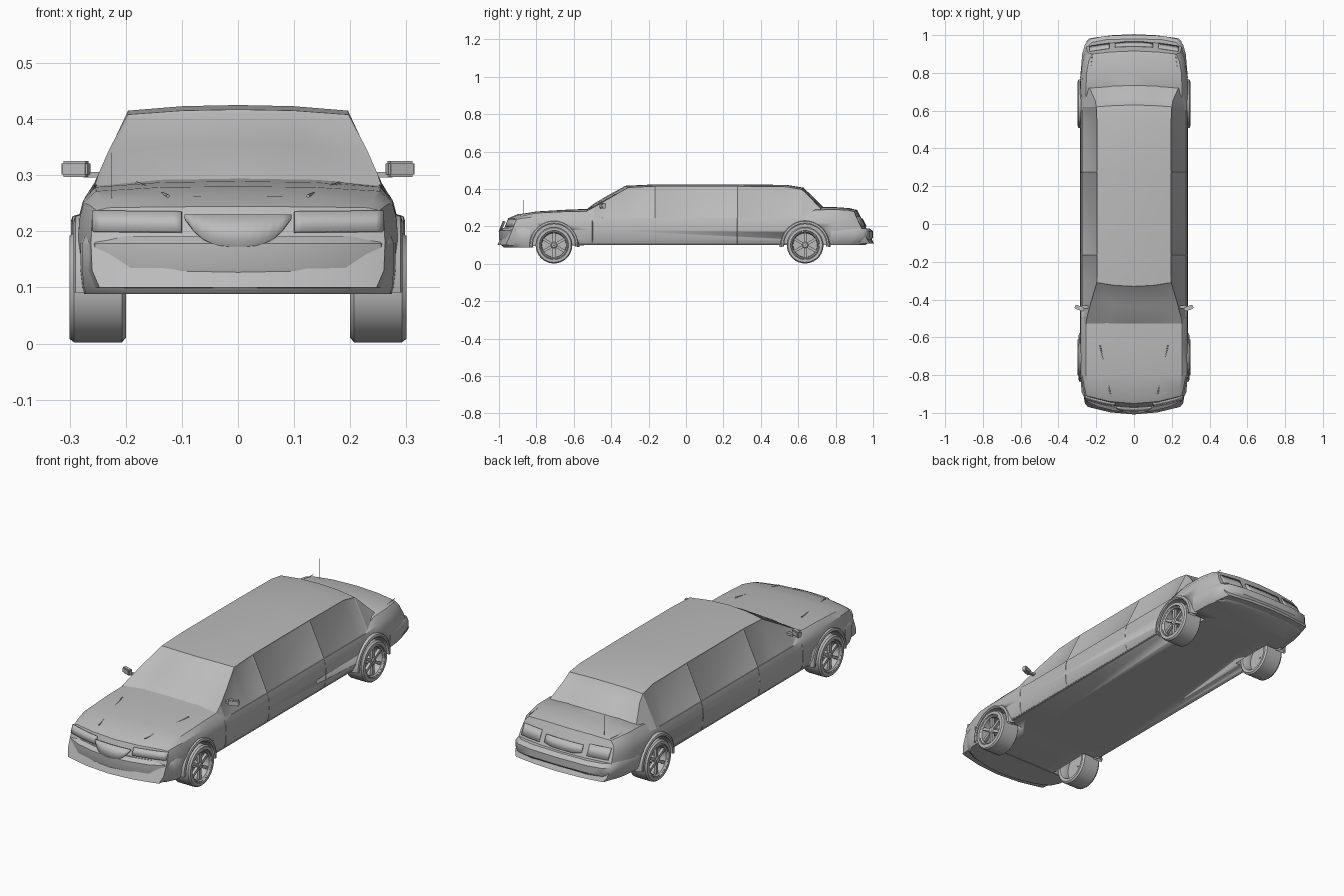
import bpy, bmesh, math
from mathutils import Vector, Matrix

if "Cube" in bpy.data.objects:
    bpy.data.objects.remove(bpy.data.objects["Cube"], do_unlink=True)

GREY = (0.5, 0.5, 0.5, 1)
paint = bpy.data.materials.new("plain grey")
paint.use_nodes = True
paint.diffuse_color = GREY
paint.node_tree.nodes["Principled BSDF"].inputs["Base Color"].default_value = GREY


def finish(name, bm, angle=30):
    """Turn a bmesh into a named, shaded object."""
    bmesh.ops.recalc_face_normals(bm, faces=bm.faces)
    me = bpy.data.meshes.new(name)
    bm.to_mesh(me)
    bm.free()
    me.materials.append(paint)
    ob = bpy.data.objects.new(name, me)
    bpy.context.collection.objects.link(ob)
    bpy.ops.object.select_all(action="DESELECT")
    ob.select_set(True)
    bpy.context.view_layer.objects.active = ob
    bpy.ops.object.shade_smooth_by_angle(angle=math.radians(angle))
    return ob


def skin(bm, rings, closed=True, loop=False):
    """Join rings of points with quads; returns vertices and face rows."""
    vs = [[bm.verts.new(p) for p in r] for r in rings]
    n = len(vs[0])
    rows = []
    for i in range(len(vs) if loop else len(vs) - 1):
        a, b = vs[i], vs[(i + 1) % len(vs)]
        rows.append([bm.faces.new((a[j], a[(j + 1) % n], b[(j + 1) % n], b[j]))
                     for j in range(n if closed else n - 1)])
    return vs, rows


def line(name, pts, radius=0.0015):
    """Thin round bar through points."""
    cu = bpy.data.curves.new(name, "CURVE")
    cu.dimensions = "3D"
    cu.bevel_depth = radius
    cu.bevel_resolution = 1
    cu.use_fill_caps = True
    sp = cu.splines.new("POLY")
    sp.points.add(len(pts) - 1)
    for p, q in zip(sp.points, pts):
        p.co = (*q, 1)
    cu.materials.append(paint)
    bpy.context.collection.objects.link(bpy.data.objects.new(name, cu))


# Lower body: sections along the length
COLS = (-1, -0.92, -0.5, 0, 0.5, 0.92, 1)
RISE = (0, 0.7, 0.95, 1, 0.95, 0.7, 0)
SIDE = ((0.002, 0.13), (0, 0.18), (0.002, 0.22))


def section(y, w, zb, ze, zt, bow=0, slope=0):
    pts = [(c * (w - 0.015), zb) for c in COLS]
    pts += [(w - d, z) for d, z in SIDE]
    pts += [(-c * (w - 0.01), ze + (zt - ze) * r) for c, r in zip(COLS, RISE)]
    pts += [(d - w, z) for d, z in reversed(SIDE)]
    return [(x, y + bow * (x / 0.27) ** 2 + slope * (z - 0.19), z) for x, z in pts]


bm = bmesh.new()
vs, _ = skin(bm, [
    section(-0.972, 0.262, 0.1, 0.237, 0.244, 0.05, 0.4),
    section(-0.92, 0.272, 0.098, 0.245, 0.263, 0.045, 0.2),
    section(-0.8, 0.285, 0.096, 0.252, 0.28),
    section(-0.65, 0.286, 0.098, 0.255, 0.289),
    section(-0.5, 0.285, 0.1, 0.25, 0.295),
    section(-0.44, 0.285, 0.1, 0.246, 0.248),
    section(0.6, 0.285, 0.1, 0.246, 0.248),
    section(0.69, 0.287, 0.1, 0.252, 0.304),
    section(0.8, 0.283, 0.1, 0.26, 0.303),
    section(0.9, 0.27, 0.105, 0.262, 0.298, -0.015, -0.25),
    section(0.965, 0.252, 0.11, 0.26, 0.288, -0.03, -0.5)])
for ring in (vs[0], vs[-1]):
    for j in range(6):
        f = [ring[j], ring[j + 1]]
        f += ring[7:10] if j == 5 else []
        f += [ring[15 - j], ring[16 - j]]
        f += ring[17:20] if j == 0 else []
        bm.faces.new(f)
body = finish("lower_body", bm)

# Wheel housings cut into the body
AXLES = {"front": (-0.706, 0.29), "rear": (0.637, 0.295)}
WHEEL_Z = 0.1
for y, _ in AXLES.values():
    for s in (-1, 1):
        bm = bmesh.new()
        bmesh.ops.create_cone(bm, cap_ends=True, segments=40, radius1=0.114,
                              radius2=0.114, depth=0.16,
                              matrix=Matrix.Translation((s * 0.27, y, WHEEL_Z))
                              @ Matrix.Rotation(math.pi / 2, 4, "Y"))
        cutter = finish("wheel_cutter", bm)
        cutter.hide_render = True
        bpy.context.view_layer.objects.active = body
        mod = body.modifiers.new("housing", "BOOLEAN")
        mod.operation, mod.solver, mod.object = "DIFFERENCE", "EXACT", cutter
        bpy.ops.object.modifier_apply(modifier=mod.name)
        bpy.data.objects.remove(cutter, do_unlink=True)

# Cabin with inset glass
bm = bmesh.new()
rings = []
for y, wb, we, ze, zc, bow in (
        (-0.53, 0.272, 0.255, 0.283, 0.296, 0.0), (-0.49, 0.275, 0.248, 0.304, 0.32, 0.01),
        (-0.42, 0.276, 0.23, 0.345, 0.36, 0.015), (-0.31, 0.276, 0.197, 0.408, 0.417, 0.02),
        (-0.165, 0.276, 0.196, 0.415, 0.425, 0), (0.275, 0.276, 0.196, 0.415, 0.425, 0),
        (0.54, 0.276, 0.196, 0.412, 0.422, 0), (0.62, 0.276, 0.2, 0.397, 0.407, -0.01),
        (0.655, 0.275, 0.206, 0.365, 0.373, -0.015), (0.72, 0.272, 0.235, 0.295, 0.302, -0.02)):
    half = [(wb, 0.244), (we, ze), (we * 0.5, ze + (zc - ze) * 0.8)]
    pts = half + [(0, zc)] + [(-x, z) for x, z in reversed(half)]
    rings.append([(x, y - bow * (1 - (x / we) ** 2) if abs(x) < we else y, z) for x, z in pts])
_, rows = skin(bm, rings, closed=False)
panes = [[rows[i][c] for i in seg] for c in (0, 5) for seg in ((1, 2, 3), (4,), (5, 6))]
panes += [[f for i in seg for f in rows[i][1:5]] for seg in ((0, 1, 2), (7, 8))]
bmesh.ops.recalc_face_normals(bm, faces=bm.faces)
for pane in panes:
    bmesh.ops.inset_region(bm, faces=pane, thickness=0.007, depth=-0.003, use_even_offset=True)
finish("cabin", bm, 25)

# Bumpers: a plan outline stacked in levels
def bumper(name, outline, levels):
    bm = bmesh.new()
    plan = outline + [(-x, y) for x, y in reversed(outline[:-1])]
    rings = []
    for z, inset in levels:
        k = 1 - inset
        rings.append([(x * k, y * k, z) for x, y in plan])
    vs, _ = skin(bm, rings)
    bm.faces.new(vs[0])
    bm.faces.new(vs[-1])
    finish(name, bm, 35)


bumper("front_bumper", [(0.281, -0.835), (0.278, -0.89), (0.255, -0.935), (0.19, -0.968),
                        (0.1, -0.99), (0, -1)],
       ((0.088, 0.025), (0.1, 0.012), (0.135, 0), (0.178, 0), (0.192, 0.02)))
bumper("rear_bumper", [(0.285, 0.775), (0.274, 0.9), (0.26, 0.95), (0.23, 0.98), (0.15, 0.996), (0, 1)],
       ((0.102, 0.04), (0.115, 0.02), (0.14, 0), (0.175, 0), (0.19, 0.02)))


# Lamps, grille and plate: thin panels following the end surfaces
def panel(name, x0, x1, low, high, surface, steps=12):
    bm = bmesh.new()
    xs = [x0 + (x1 - x0) * i / steps for i in range(steps + 1)]
    skin(bm, [[(x, surface(x, z), z) for z in (low(x), high(x))] for x in xs], closed=False)
    ob = finish(name, bm)
    mod = ob.modifiers.new("thickness", "SOLIDIFY")
    mod.thickness, mod.offset = 0.009, 0


def nose(x, z):
    return -0.974 + 0.05 * (x / 0.27) ** 2 + 0.4 * (z - 0.19)


def tail(x, z):
    return 0.966 - 0.03 * (x / 0.27) ** 2 - 0.5 * (z - 0.19)


for side, s in (("right", -1), ("left", 1)):
    panel(side + "_headlight", s * 0.1, s * 0.258, lambda x: 0.198 + 0.006 * abs(x),
          lambda x: 0.233 + 0.01 * abs(x), nose)
    panel(side + "_tail_light", s * 0.13, s * 0.235, lambda x: 0.2, lambda x: 0.25, tail)
panel("grille", -0.095, 0.095, lambda x: 0.172 + 0.05 * (abs(x) / 0.095) ** 3,
      lambda x: 0.228, lambda x, z: nose(x, z) - 0.016)
panel("plate_panel", -0.1, 0.1, lambda x: 0.198 + 0.2 * max(0, abs(x) - 0.06), lambda x: 0.24, tail)


# Wheels with six spokes, and arch lips
def lathe(bm, profile, y, s, segs=36):
    rings = []
    for i in range(segs):
        a = 2 * math.pi * i / segs
        rings.append([(s * x, y + r * math.cos(a), WHEEL_Z + r * math.sin(a)) for x, r in profile])
    skin(bm, rings, closed=True, loop=True)


for end, (y, reach) in AXLES.items():
    for side, s in (("right", -1), ("left", 1)):
        name = end + "_" + side
        bm = bmesh.new()
        lathe(bm, [(0.202, 0.076), (0.2, 0.09), (0.207, 0.098), (0.292, 0.098),
                   (0.3, 0.092), (0.3, 0.078), (0.292, 0.074), (0.215, 0.07)], y, s)
        finish(name + "_tyre", bm)
        bm = bmesh.new()
        lathe(bm, [(0.295, 0.078), (0.298, 0.072), (0.292, 0.066), (0.25, 0.064), (0.25, 0.004),
                   (0.245, 0.004), (0.245, 0.076)], y, s)
        lathe(bm, [(0.25, 0.002), (0.25, 0.018), (0.289, 0.018), (0.294, 0.012), (0.294, 0.002)], y, s)
        for k in range(6):
            turn = Matrix.Rotation(k * math.pi / 3 + math.pi / 2, 4, "X")
            bmesh.ops.create_cube(bm, size=1, matrix=Matrix.Translation((s * 0.283, y, WHEEL_Z)) @ turn
                                  @ Matrix.Translation((0, 0.041, 0))
                                  @ Matrix.Diagonal((0.014, 0.056, 0.014, 1)))
        finish(name + "_rim", bm)
        bm = bmesh.new()
        lip = ((0.25, 0.112), (reach, 0.112), (reach + 0.003, 0.118), (reach, 0.127), (0.26, 0.137))
        arc = [math.radians(-4 + 188 * i / 28) for i in range(29)]
        skin(bm, [[(s * x, y + r * math.cos(a), WHEEL_Z + r * math.sin(a)) for x, r in lip]
                  for a in arc])
        finish(name + "_arch", bm)

# Mirrors, door seams, bonnet creases and boot lid edges
for side, s in (("right", -1), ("left", 1)):
    bm = bmesh.new()
    bmesh.ops.create_cube(bm, size=1, matrix=Matrix.Translation((s * 0.289, -0.445, 0.311))
                          @ Matrix.Rotation(s * 0.35, 4, "Z") @ Matrix.Diagonal((0.05, 0.022, 0.028, 1)))
    bmesh.ops.bevel(bm, geom=bm.edges[:], offset=0.004, segments=2, affect="EDGES")
    bmesh.ops.create_cube(bm, size=1, matrix=Matrix.Translation((s * 0.258, -0.44, 0.301))
                          @ Matrix.Diagonal((0.035, 0.016, 0.01, 1)))
    finish(side + "_mirror", bm)
    for y in (-0.5, -0.165, 0.275):
        line(side + "_door_seam", [(s * 0.27, y, 0.102), (s * 0.283, y, 0.13), (s * 0.285, y, 0.18),
                                   (s * 0.283, y, 0.22), (s * 0.275, y, 0.246)])
    line(side + "_sill", [(s * 0.272, -0.57, 0.104), (s * 0.272, 0.5, 0.104)], 0.003)
    line(side + "_bonnet_crease", [(s * 0.125, -0.9, 0.263), (s * 0.18, -0.64, 0.286)], 0.003)
    line(side + "_boot_edge", [(s * 0.235, 0.74, 0.289), (s * 0.232, 0.8, 0.29), (s * 0.22, 0.9, 0.288)])

# Aerials
line("front_aerial", [(-0.225, -0.87, 0.25), (-0.225, -0.87, 0.34)], 0.0008)
line("rear_aerial", [(-0.175, 0.885, 0.28), (-0.175, 0.885, 0.385)], 0.0008)
